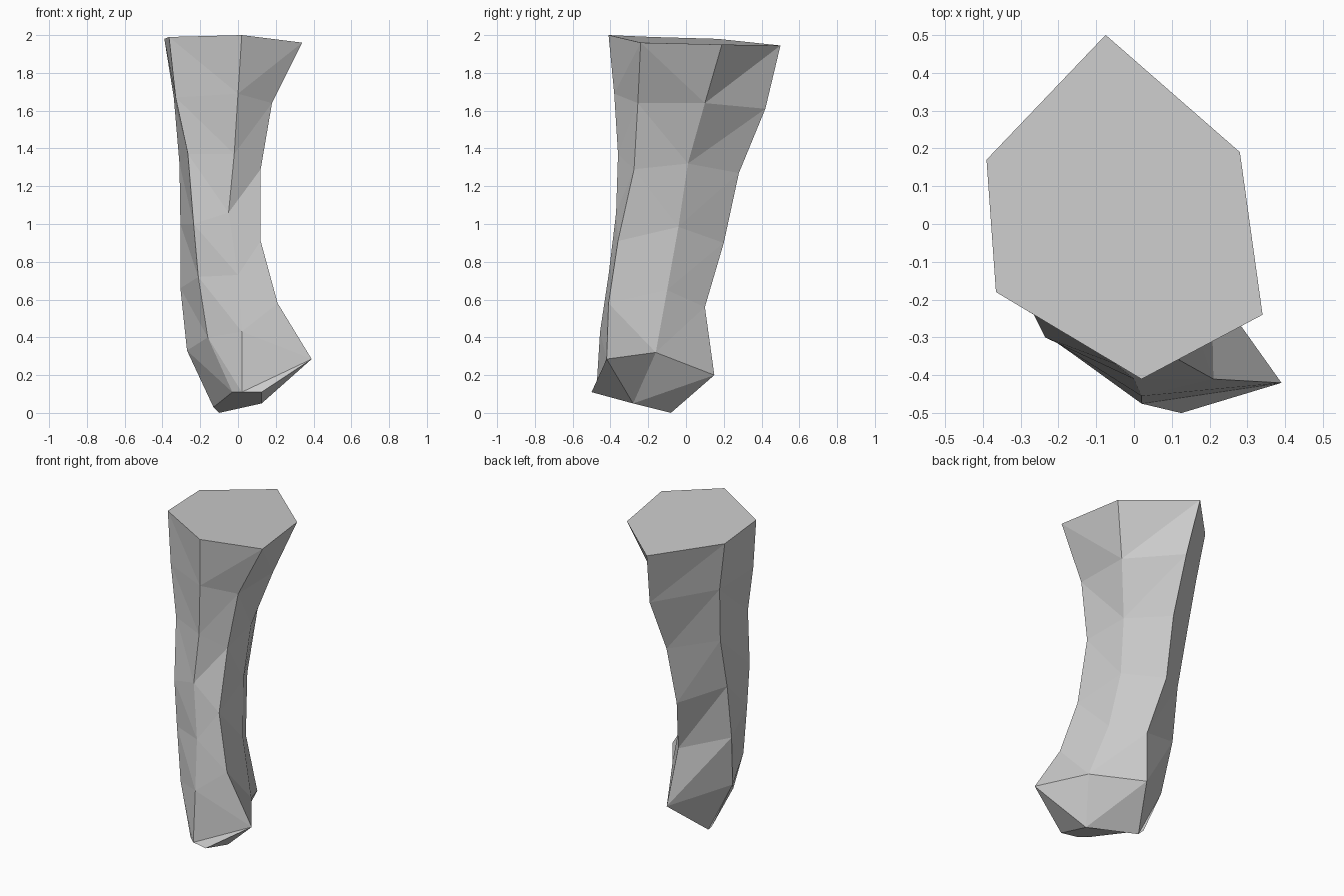
import bpy, bmesh

# Six long edges of the faceted shaft, each a short path running top to bottom
front = [(0.02, -0.41, 2.0), (0.0, -0.38, 1.69), (-0.02, -0.36, 1.37), (-0.05, -0.37, 1.06),
         (0.0, -0.41, 0.73), (0.02, -0.455, 0.43), (0.02, -0.475, 0.11)]
front_right = [(0.34, -0.24, 1.96), (0.18, -0.255, 1.64), (0.12, -0.275, 1.29), (0.12, -0.36, 0.91),
               (0.21, -0.41, 0.58), (0.39, -0.42, 0.285), (0.125, -0.5, 0.11)]
back_right = [(0.28, 0.19, 1.95), (0.175, 0.10, 1.64), (0.085, 0.01, 1.32), (0.065, -0.04, 0.985),
              (0.105, -0.10, 0.65), (0.205, -0.16, 0.32), (0.125, -0.28, 0.05)]
back = [(-0.075, 0.5, 1.945), (-0.04, 0.42, 1.61), (-0.06, 0.28, 1.27), (-0.075, 0.20, 0.90),
        (-0.015, 0.10, 0.56), (0.03, 0.15, 0.20), (-0.10, -0.08, 0.0)]
back_left = [(-0.39, 0.17, 1.98), (-0.34, 0.15, 1.67), (-0.31, 0.10, 1.32), (-0.305, 0.025, 1.0),
             (-0.305, -0.02, 0.66), (-0.27, -0.08, 0.33), (-0.13, -0.07, 0.03)]
front_left = [(-0.365, -0.18, 1.99), (-0.33, -0.20, 1.67), (-0.265, -0.24, 1.37), (-0.235, -0.30, 1.0),
              (-0.21, -0.31, 0.72), (-0.16, -0.345, 0.40), (-0.03, -0.43, 0.11)]
paths = [front, front_right, back_right, back, back_left, front_left]
# Which edge of each side strip owns the upper end of the facet diagonals
first_is_upper = [False, True, False, False, True, True]

bm = bmesh.new()
cols = [[bm.verts.new(p) for p in path] for path in paths]

# Side facets
for i, upper in enumerate(first_is_upper):
    a, b = cols[i], cols[(i + 1) % 6]
    for k in range(6):
        if upper:
            bm.faces.new((a[k], a[k + 1], b[k + 1]))
            bm.faces.new((a[k], b[k + 1], b[k]))
        else:
            bm.faces.new((a[k], a[k + 1], b[k]))
            bm.faces.new((a[k + 1], b[k + 1], b[k]))

# End caps
bm.faces.new([c[0] for c in cols])
bm.faces.new([c[-1] for c in reversed(cols)])
bmesh.ops.recalc_face_normals(bm, faces=bm.faces)

mesh = bpy.data.meshes.new("faceted_shaft")
bm.to_mesh(mesh)
bm.free()
bpy.context.collection.objects.link(bpy.data.objects.new("faceted_shaft", mesh))
